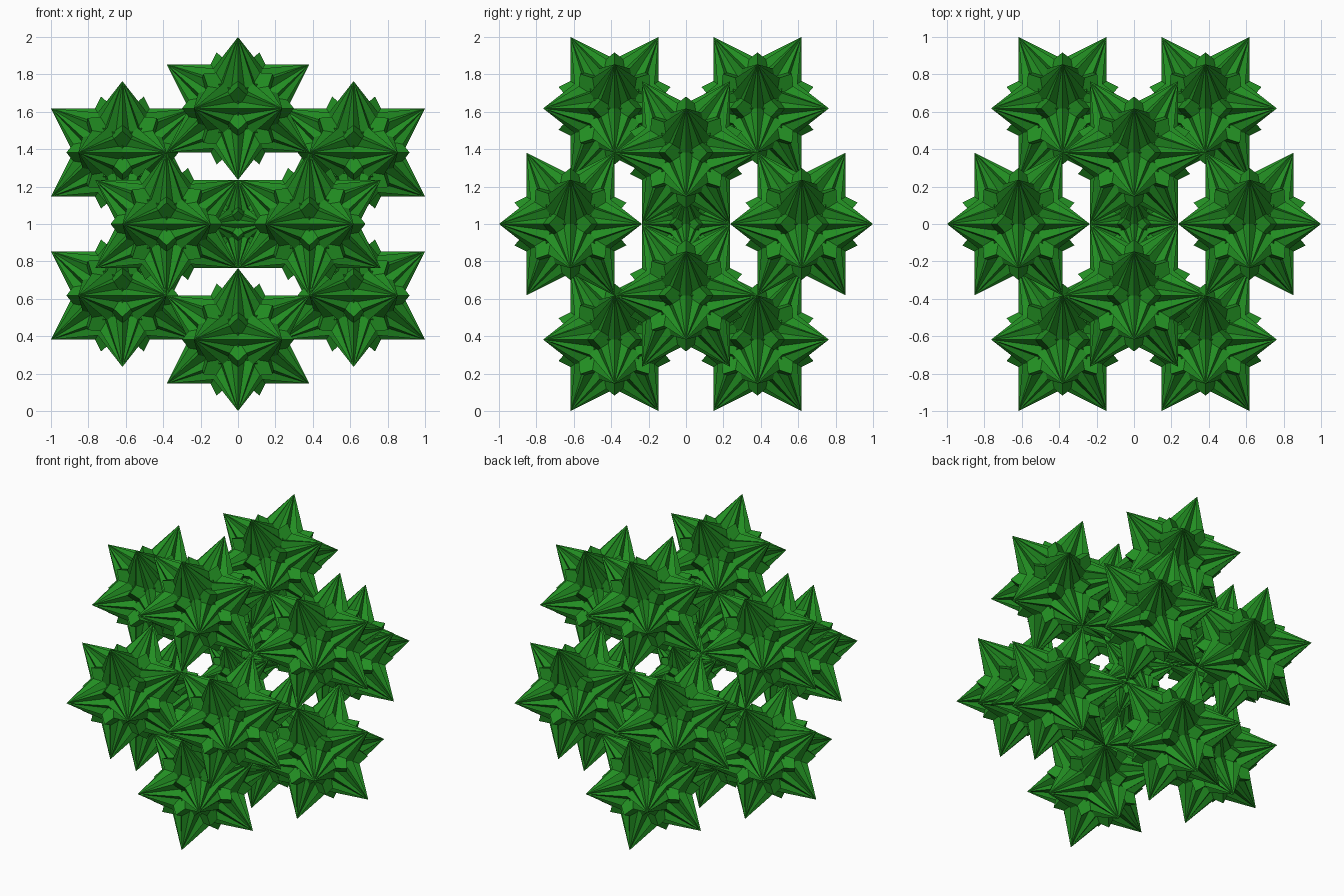
import bpy
from itertools import combinations
from mathutils import Vector

if "Cube" in bpy.data.objects:
    bpy.data.objects.remove(bpy.data.objects["Cube"])

PHI = (1 + 5 ** 0.5) / 2


def icosahedron_points(a):
    """Twelve icosahedron corners whose largest coordinate is a."""
    pts = []
    for s in (1, -1):
        for t in (1, -1):
            p = (0, s * a / PHI, t * a)
            pts += [Vector((p[i], p[(i + 1) % 3], p[(i + 2) % 3])) for i in (0, 2, 1)]
    return pts


# star: long-chord triangles of the icosahedron, each raised into a
# three-sided pyramid through the centre (12 spikes and 20 small bumps)
SIZE = 1 / PHI ** 2
BUMP = 0.7133                      # bump radius relative to spike radius
verts = icosahedron_points(SIZE)
spike_r = verts[0].length


def far(i, j):
    return abs((verts[i] - verts[j]).length - 2 * SIZE) < 1e-4


faces = []
for tri in combinations(range(12), 3):
    if all(far(i, j) for i, j in combinations(tri, 2)):
        centre = sum((verts[i] for i in tri), Vector())
        verts.append(-centre.normalized() * spike_r * BUMP)
        apex = len(verts) - 1
        for i, j in combinations(tri, 2):
            p, q, r = verts[i], verts[j], verts[apex]
            outward = (q - p).cross(r - p).dot(p) > 0
            faces.append((i, j, apex) if outward else (j, i, apex))

mesh = bpy.data.meshes.new("spiky_star")
mesh.from_pydata([tuple(v) for v in verts], [], faces)
green = bpy.data.materials.new("green")
green.diffuse_color = (0.016, 0.27, 0.016, 1)
green.use_nodes = True
green.node_tree.nodes["Principled BSDF"].inputs["Base Color"].default_value = green.diffuse_color
mesh.materials.append(green)


def add_star(name, offset, scale=1):
    star = bpy.data.objects.new(name, mesh)
    star.location = offset + Vector((0, 0, 1))
    star.scale = (scale,) * 3
    bpy.context.collection.objects.link(star)


# cluster: twelve stars touching at the corners of a larger icosahedron
for n, p in enumerate(icosahedron_points(1 / PHI)):
    add_star(f"outer_star_{n + 1}", p)

# smaller star in the middle, its tips meeting the inner tips of the others
add_star("centre_star", Vector(), 1 / PHI)
